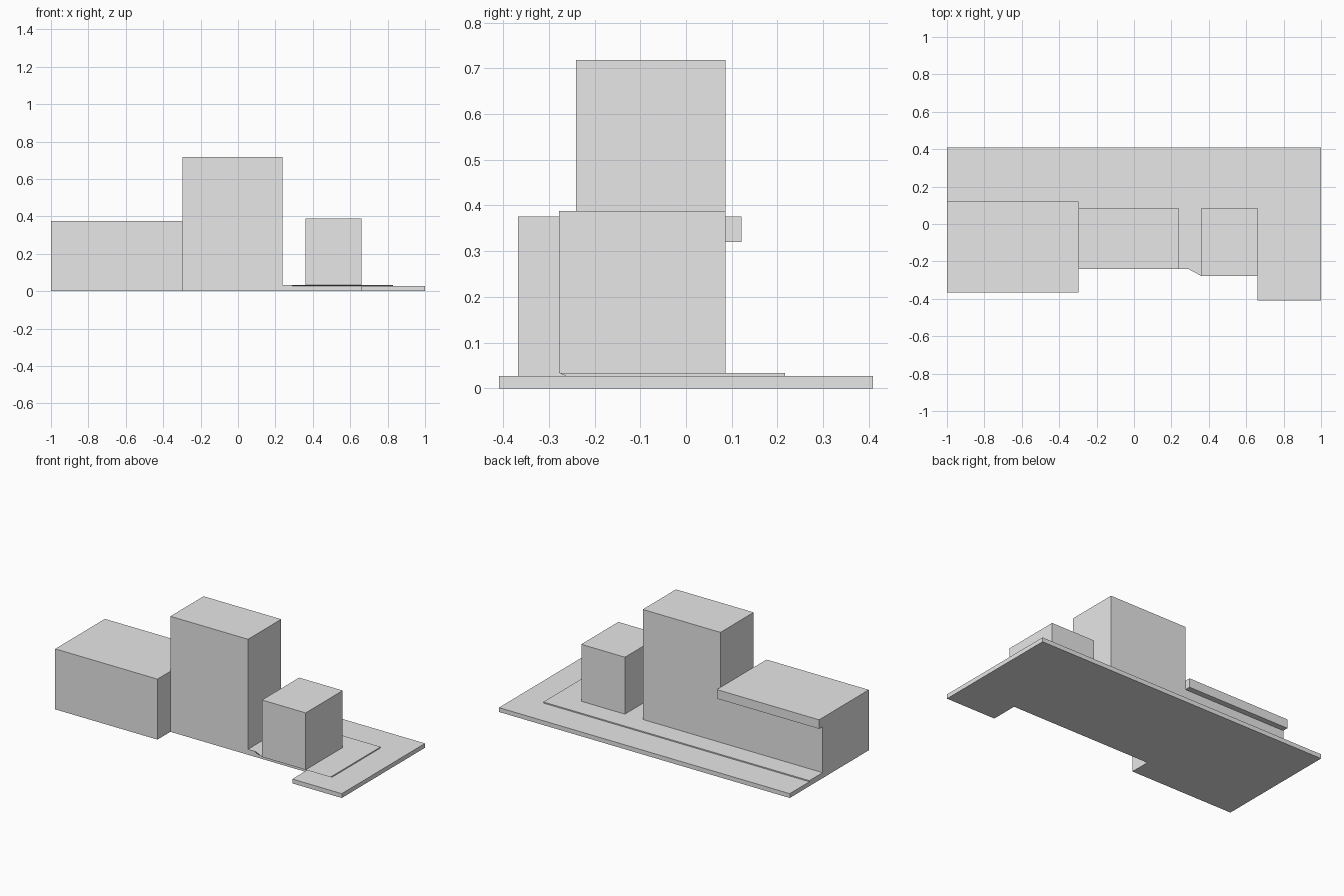
import bpy
import bmesh

cube = bpy.data.objects.get("Cube")
if cube:
    bpy.data.objects.remove(cube, do_unlink=True)

GREY = (0.8, 0.8, 0.8, 1.0)
grey = bpy.data.materials.new("plain grey")
grey.use_nodes = True
grey.diffuse_color = GREY
grey.node_tree.nodes["Principled BSDF"].inputs["Base Color"].default_value = GREY


def prism(name, outline, bottom, top):
    """Extrude a flat outline from the bottom height to the top height."""
    mesh = bpy.data.meshes.new(name)
    bm = bmesh.new()
    face = bm.faces.new([bm.verts.new((x, y, bottom)) for x, y in outline])
    side = bmesh.ops.extrude_face_region(bm, geom=[face])["geom"]
    for v in side:
        if isinstance(v, bmesh.types.BMVert):
            v.co.z = top
    bmesh.ops.recalc_face_normals(bm, faces=bm.faces[:])
    bm.to_mesh(mesh)
    bm.free()
    mesh.materials.append(grey)
    obj = bpy.data.objects.new(name, mesh)
    bpy.context.collection.objects.link(obj)
    return obj


def box(name, x0, x1, y0, y1, z0, z1):
    return prism(name, [(x0, y0), (x1, y0), (x1, y1), (x0, y1)], z0, z1)


SLAB, PAVING = 0.027, 0.034     # top heights of the ground layers
FRONT, BACK = -0.24, 0.086      # main wall planes
LEFT, RIGHT = -0.297, 0.237     # tower sides

# Ground slab with a recessed front
prism("ground_slab", [
    (-1, 0.409), (-1, -0.367), (LEFT, -0.367), (LEFT, FRONT),
    (0.66, FRONT), (0.66, -0.409), (1, -0.409), (1, 0.409)], 0, SLAB)

# Raised paving, its front lip undercut where it passes the slab
paving = prism("raised_paving", [
    (-1, 0.216), (-1, FRONT), (0.29, FRONT), (0.36, -0.278),
    (0.83, -0.278), (0.83, 0.216)], SLAB, PAVING)
for v in paving.data.vertices:
    if v.co.y < -0.27 and v.co.z < 0.03:
        v.co.y += 0.016

# Buildings
box("tower", LEFT, RIGHT, FRONT, BACK, SLAB, 0.718)
box("small_block", 0.36, 0.66, -0.278, BACK, PAVING, 0.388)
box("low_wing", -1, LEFT, -0.367, BACK, SLAB, 0.376)
box("wing_rear_eave", -1, LEFT, BACK, 0.121, 0.32, 0.376)
